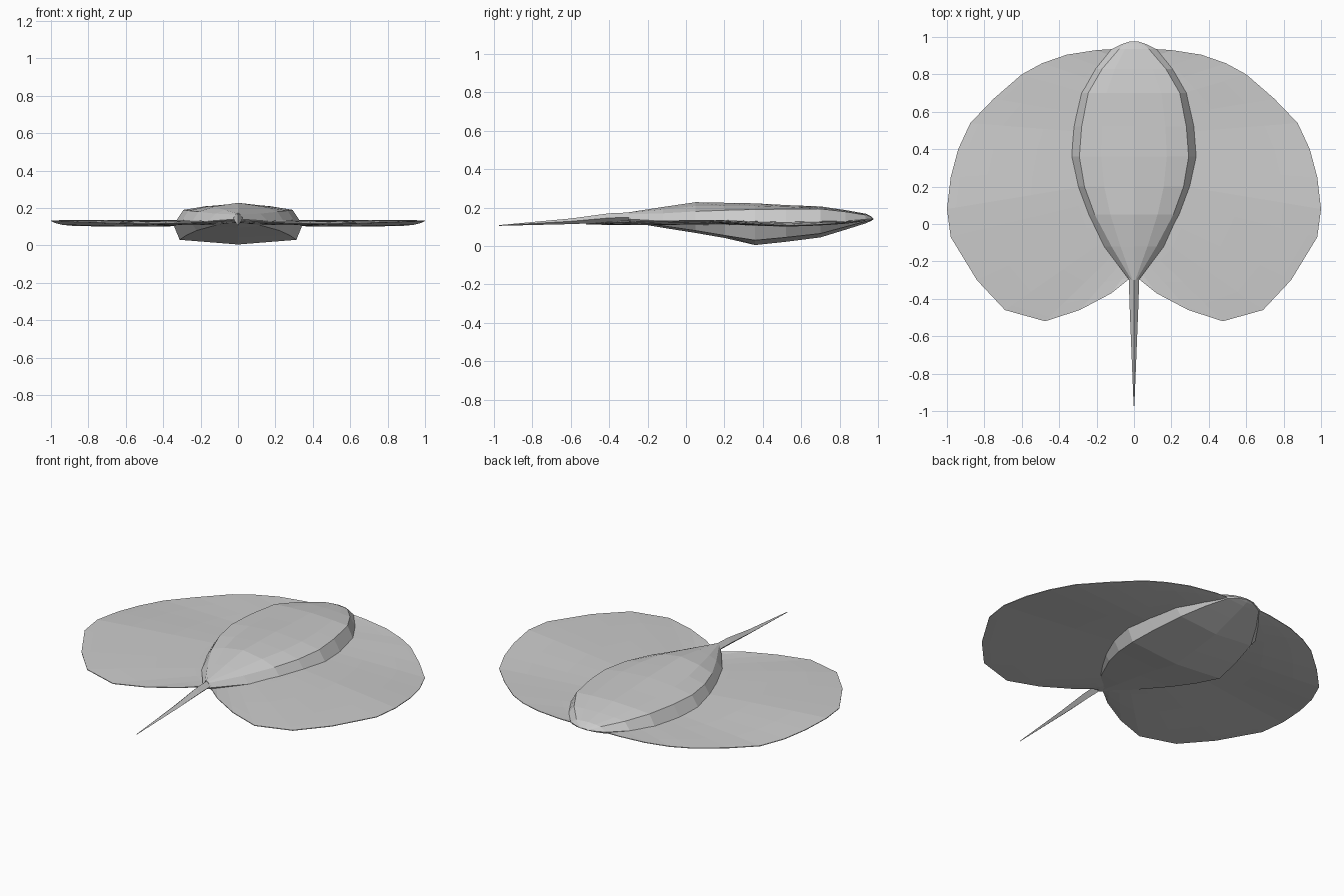
import bpy, bmesh
from mathutils import Vector

cube = bpy.data.objects.get("Cube")
if cube:
    bpy.data.objects.remove(cube, do_unlink=True)

grey = bpy.data.materials.new("skin grey")
grey.use_nodes = True
grey.diffuse_color = (0.6, 0.6, 0.6, 1)
grey.node_tree.nodes["Principled BSDF"].inputs["Base Color"].default_value = (0.6, 0.6, 0.6, 1)


def finish(bm, name):
    bmesh.ops.remove_doubles(bm, verts=bm.verts, dist=0.0005)
    bmesh.ops.recalc_face_normals(bm, faces=bm.faces)
    mesh = bpy.data.meshes.new(name)
    bm.to_mesh(mesh)
    bm.free()
    mesh.materials.append(grey)
    obj = bpy.data.objects.new(name, mesh)
    bpy.context.collection.objects.link(obj)
    return obj


def loft(name, rings):
    """Skin closed rings of equal length and cap both ends."""
    bm = bmesh.new()
    loops = [[bm.verts.new(p) for p in ring] for ring in rings]
    n = len(loops[0])
    for a, b in zip(loops, loops[1:]):
        for i in range(n):
            j = (i + 1) % n
            bm.faces.new((a[i], a[j], b[j], b[i]))
    bm.faces.new(loops[0])
    bm.faces.new(loops[-1])
    return finish(bm, name)


def body_ring(y, top, ridge_x, ridge_z, side_x, side_z, belly_x, belly_z, bottom):
    half = [(ridge_x * 0.6, top - (top - ridge_z) * 0.4), (ridge_x, ridge_z),
            (side_x, side_z), (belly_x, belly_z)]
    pts = [(0, top)] + half + [(0, bottom)] + [(-x, z) for x, z in reversed(half)]
    return [(x, y, z) for x, z in pts]


# Body: y, top, ridge x/z, side x/z, belly x/z, bottom
sections = [
    (-0.30, 0.175, 0.012, 0.165, 0.025, 0.14, 0.015, 0.13, 0.125),
    (-0.12, 0.203, 0.12, 0.17, 0.16, 0.13, 0.13, 0.105, 0.095),
    (0.05, 0.228, 0.21, 0.18, 0.25, 0.12, 0.22, 0.08, 0.068),
    (0.20, 0.225, 0.265, 0.186, 0.31, 0.115, 0.275, 0.055, 0.042),
    (0.36, 0.222, 0.292, 0.19, 0.345, 0.11, 0.312, 0.03, 0.005),
    (0.52, 0.213, 0.28, 0.192, 0.33, 0.11, 0.29, 0.045, 0.022),
    (0.70, 0.206, 0.245, 0.193, 0.288, 0.115, 0.25, 0.065, 0.045),
    (0.83, 0.187, 0.17, 0.178, 0.205, 0.13, 0.18, 0.1, 0.085),
    (0.935, 0.168, 0.08, 0.161, 0.12, 0.139, 0.11, 0.128, 0.118),
    (0.962, 0.155, 0.05, 0.15, 0.065, 0.14, 0.06, 0.134, 0.13),
    (0.975, 0.143, 0.02, 0.142, 0.025, 0.14, 0.02, 0.139, 0.138),
]
loft("body", [body_ring(*s) for s in sections])

# Tail: tapering four-sided spike
tail = [(-0.28, 0.027, 0.175, 0.125), (-0.40, 0.025, 0.17, 0.122),
        (-0.60, 0.017, 0.143, 0.114), (-0.973, 0.002, 0.109, 0.105)]
loft("tail", [[(0, y, t), (w, y, (t + b) / 2), (0, y, b), (-w, y, (t + b) / 2)]
              for y, w, t, b in tail])

# Fins: rim points, rows run from the midline out to the rim
rim = [(0.02, -0.29, 0.132), (0.12, -0.37, 0.128), (0.29, -0.46, 0.12),
       (0.475, -0.52, 0.115), (0.69, -0.46, 0.12), (0.84, -0.30, 0.125),
       (0.98, -0.07, 0.13), (1.0, 0.08, 0.132), (0.98, 0.25, 0.122),
       (0.94, 0.40, 0.112), (0.875, 0.54, 0.106), (0.75, 0.67, 0.11),
       (0.60, 0.80, 0.118), (0.49, 0.86, 0.122), (0.36, 0.905, 0.128),
       (0.20, 0.93, 0.133), (0.06, 0.938, 0.137)]
steps = (0, 0.3, 0.55, 0.8, 0.95, 1)


def fin(name, side):
    bm = bmesh.new()
    for sign, bulge in ((1, 0.008), (-1, 0.012)):
        rows = []
        for i, (x, y, z) in enumerate(rim):
            edge = Vector((x * side, y, z))
            root = Vector((0, -0.28 + 1.2 * i / (len(rim) - 1), 0.122))
            swell = min(1, 4 * min(i, len(rim) - 1 - i) / len(rim))
            row = []
            for t in steps:
                p = root.lerp(edge, t)
                p.z += sign * (0.002 + bulge * swell * (1 - t ** 3))
                row.append(bm.verts.new(p))
            rows.append(row)
        for a, b in zip(rows, rows[1:]):
            for k in range(len(steps) - 1):
                bm.faces.new((a[k], a[k + 1], b[k + 1], b[k]))
        if sign == 1:
            upper = [r[-1] for r in rows]
    # thin edge band
    lower = [r[-1] for r in rows]
    for i in range(len(rim) - 1):
        bm.faces.new((upper[i], upper[i + 1], lower[i + 1], lower[i]))
    return finish(bm, name)


fin("left_fin", 1)
fin("right_fin", -1)
